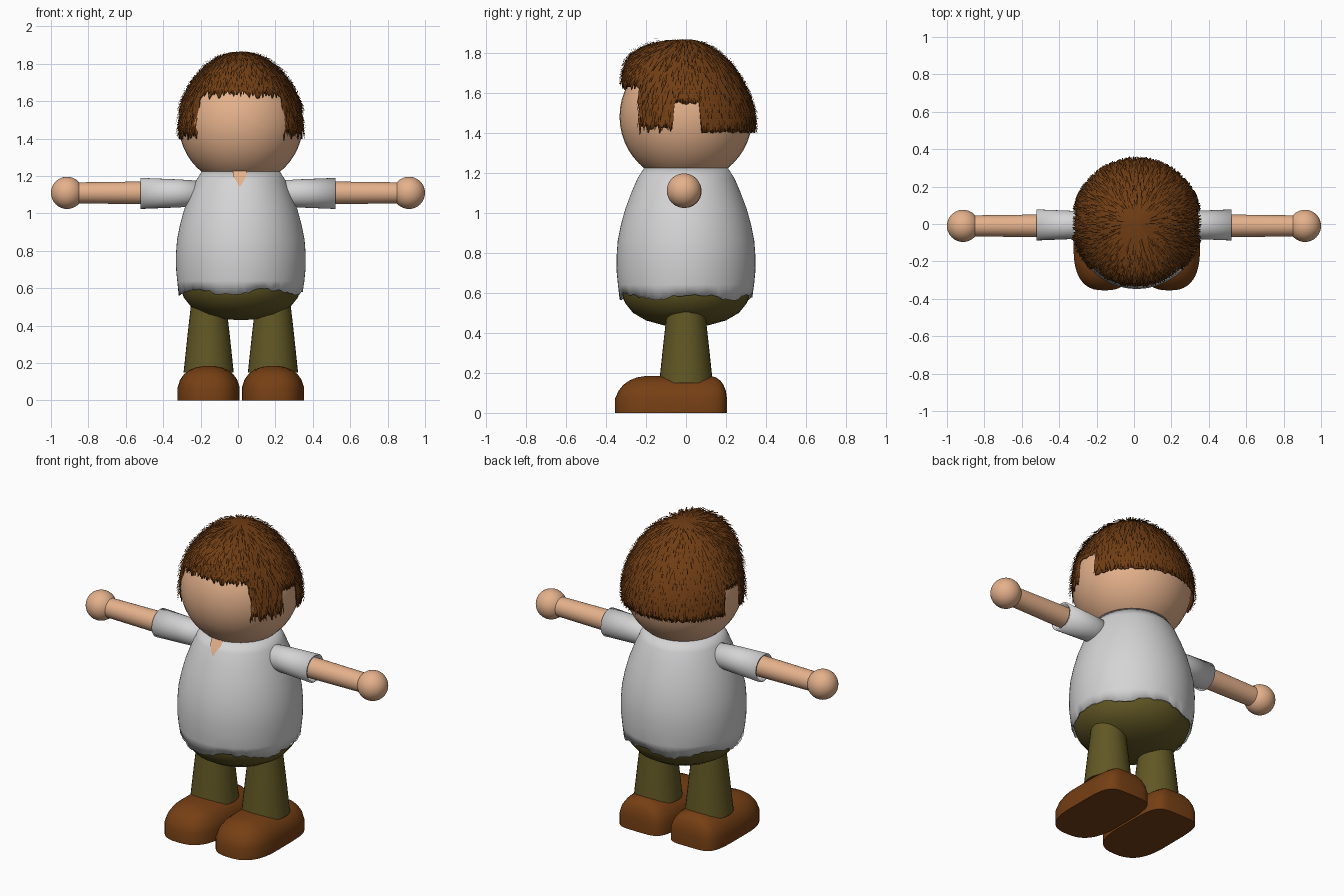
import bpy, bmesh, math, random
from mathutils import Vector

if "Cube" in bpy.data.objects:
    bpy.data.objects.remove(bpy.data.objects["Cube"])
random.seed(4)
CX = 0.015  # body axis


def material(name, rgb):
    m = bpy.data.materials.new(name)
    m.diffuse_color = (*rgb, 1)
    m.use_nodes = True
    m.node_tree.nodes["Principled BSDF"].inputs["Base Color"].default_value = m.diffuse_color
    return m


SKIN = material("skin", (0.78, 0.44, 0.26))
WHITE = material("shirt white", (0.66, 0.66, 0.67))
OLIVE = material("trouser olive", (0.12, 0.095, 0.018))
BROWN = material("leather brown", (0.18, 0.05, 0.007))
HAIR = material("hair brown", (0.16, 0.046, 0.007))


def finish(name, bm, mat, angle=40, thick=0, smooth=True):
    bmesh.ops.remove_doubles(bm, verts=bm.verts, dist=1e-5)
    bmesh.ops.recalc_face_normals(bm, faces=bm.faces)
    me = bpy.data.meshes.new(name)
    bm.to_mesh(me)
    bm.free()
    for p in me.polygons:
        p.use_smooth = smooth
    me.set_sharp_from_angle(angle=math.radians(angle))
    me.materials.append(mat)
    ob = bpy.data.objects.new(name, me)
    bpy.context.collection.objects.link(ob)
    if thick:
        s = ob.modifiers.new("thickness", 'SOLIDIFY')
        s.thickness = thick
        s.offset = -1
    return ob


def loft(name, rings, mat, caps=True, closed=True, **kw):
    """Skin a list of equal-length point rings."""
    bm = bmesh.new()
    vs = [[bm.verts.new(p) for p in r] for r in rings]
    n = len(rings[0])
    for a, b in zip(vs, vs[1:]):
        for i in range(n if closed else n - 1):
            j = (i + 1) % n
            bm.faces.new((a[i], a[j], b[j], b[i]))
    if caps:
        bm.faces.new(vs[0])
        bm.faces.new(vs[-1])
    return finish(name, bm, mat, **kw)


def angles(n):
    return [2 * math.pi * i / n for i in range(n)]


def lathe(name, prof, mat, c=(0, 0, 0), axis='z', n=48, **kw):
    """Revolve (radius, distance) pairs about an axis through c."""
    rings = []
    for r, t in prof:
        ring = []
        for a in angles(n):
            u, v = r * math.cos(a), r * math.sin(a)
            p = Vector((u, v, t)) if axis == 'z' else Vector((t, u, v))
            ring.append(p + Vector(c))
        rings.append(ring)
    return loft(name, rings, mat, **kw)


def ball(name, r, c, mat):
    bm = bmesh.new()
    bmesh.ops.create_uvsphere(bm, u_segments=40, v_segments=24, radius=r)
    bmesh.ops.translate(bm, verts=bm.verts, vec=c)
    return finish(name, bm, mat)


# head
ball("head", 0.332, (CX, 0, 1.48), SKIN)

# shirt body: open shell with an uneven hem
SHIRT = [(0.205, 1.23), (0.243, 1.17), (0.273, 1.10), (0.303, 1.02), (0.325, 0.94),
         (0.341, 0.86), (0.347, 0.78), (0.346, 0.70), (0.34, 0.64)]


def shirt_r(z):
    for (r0, z0), (r1, z1) in zip(SHIRT, SHIRT[1:]):
        if z >= z1:
            return r0 + (r1 - r0) * (z0 - z) / (z0 - z1)


N = 96
shirt = [[(CX + r * math.cos(a), r * math.sin(a), z) for a in angles(N)] for r, z in SHIRT]
shirt.append([(CX + 0.332 * math.cos(a), 0.332 * math.sin(a),
               0.58 + 0.013 * math.sin(5 * a + 1) + random.uniform(-0.008, 0.008))
              for a in angles(N)])
loft("shirt", shirt, WHITE, caps=False, thick=0.008)

# V-shaped collar opening
vee = []
for k in range(7):
    z = 1.23 - 0.09 * k / 6
    w = 0.036 * min(1, (1.141 - z) / -0.06)
    vee.append([(CX - 0.005 + s * w, -shirt_r(z) - 0.005, z) for s in (-1, 0, 1)])
loft("collar_opening", vee, SKIN, caps=False, closed=False)

# trouser seat
lathe("trouser_seat", [(0.02, 0.43), (0.11, 0.437), (0.20, 0.462), (0.265, 0.50),
                       (0.305, 0.55), (0.322, 0.60), (0.318, 0.66), (0.28, 0.70)],
      OLIVE, (CX, 0, 0))


def shoe_ring(cx, z, front, back, w):
    """Rounded toe, squarer heel."""
    mid, ring = -0.12, []
    for a in angles(48):
        c, s = math.cos(a), math.sin(a)
        e = 2 / 2.6 if s < 0 else 2 / 5
        ly = (mid + 0.355 - front) if s < 0 else (0.205 - back - mid)
        ring.append((cx + w * math.copysign(abs(c) ** e, c),
                     mid + ly * math.copysign(abs(s) ** e, s), z))
    return ring


SHOE = [(0, 0, 0, 0.166), (0.07, 0, 0, 0.166), (0.11, 0.018, 0.006, 0.153),
        (0.14, 0.042, 0.018, 0.132), (0.162, 0.072, 0.034, 0.104),
        (0.177, 0.11, 0.055, 0.068), (0.184, 0.15, 0.08, 0.03)]

for side, s in (("left", -1), ("right", 1)):
    # legs and shoes
    lx = CX + s * 0.172
    lathe(side + "_trouser_leg", [(0.134, 0.15), (0.115, 0.33), (0.096, 0.50), (0.09, 0.56)],
          OLIVE, (lx, 0, 0), n=32)
    loft(side + "_shoe", [shoe_ring(lx, *r) for r in SHOE], BROWN)
    # arm, hand and sleeve
    lathe(side + "_forearm", [(0.062, s * 0.40), (0.056, s * 0.87)], SKIN,
          (0, -0.01, 1.11), 'x', 32)
    ball(side + "_hand", 0.086, (s * 0.914, -0.01, 1.11), SKIN)
    lathe(side + "_sleeve", [(0.066, s * 0.18), (0.075, s * 0.32), (0.083, s * 0.52)], WHITE,
          (0, -0.005, 1.107), 'x', 32, caps=False, thick=0.01)


# hair: cap surface addressed by azimuth and height
def hair_point(a, z, lift=0.0):
    s = math.sin(a)
    p = 1.65 + 4.0 * s ** 4 if s < 0 else 1.65 - 0.25 * s
    c = min(1, max(0, (z - 1.49) / 0.375))
    r = 0.338 * math.sqrt(1 - c ** p)
    if s < 0:
        r *= 1 - 0.05 * s * s
    elif s > 0:
        r *= 1 + 0.025 * s
    return Vector((CX + (r + lift) * math.cos(a), (r + lift) * math.sin(a), z + lift * c))


def hairline(a):
    y = 0.338 * math.sin(a)
    if y < -0.24:
        return 1.64   # fringe
    if y < -0.065:
        return 1.42   # sideburns
    if y < 0.075:
        return 1.55   # gap over the ears
    return 1.405      # nape


def drop(t, low):
    """Height at fraction t of the way from crown to hairline."""
    return 1.865 - (1.865 - low) * (1 - math.cos(t * math.pi / 2)) ** 0.9


N = 216
lows = [hairline(a) + random.uniform(-0.03, 0.02) * (1 if math.sin(a) < -0.2 else 0.3)
        for a in angles(N)]
cap = [[hair_point(a, drop(k / 16, low)) for a, low in zip(angles(N), lows)] for k in range(17)]
loft("hair_cap", cap, HAIR, caps=False, thick=0.006)

# overlapping tufts of hair
bm = bmesh.new()
for k in range(1, 22):
    t = k / 22
    count = int(14 + 100 * min(1, 1.5 * t))
    for i in range(count):
        a = 2 * math.pi * (i + random.random()) / count
        low = hairline(a)
        front = math.sin(a) < -0.2
        half = random.uniform(0.6, 1.0) * 2 * math.pi / count
        z0 = drop(max(0, t - 0.05), low)
        z1 = max(low - (0.025 if front else 0.004), drop(min(1, t + 0.07), low) - 0.01)
        lift = random.uniform(0.008, 0.022 if front else 0.016)
        tip = a + random.uniform(-0.5, 0.5) * half
        quad = [hair_point(a - half / 2, z0, 0.001), hair_point(tip - half * 0.1, z1, lift),
                hair_point(tip + half * 0.1, z1, lift), hair_point(a + half / 2, z0, 0.001)]
        bm.faces.new([bm.verts.new(p) for p in quad])
finish("hair_tufts", bm, HAIR, smooth=False)
